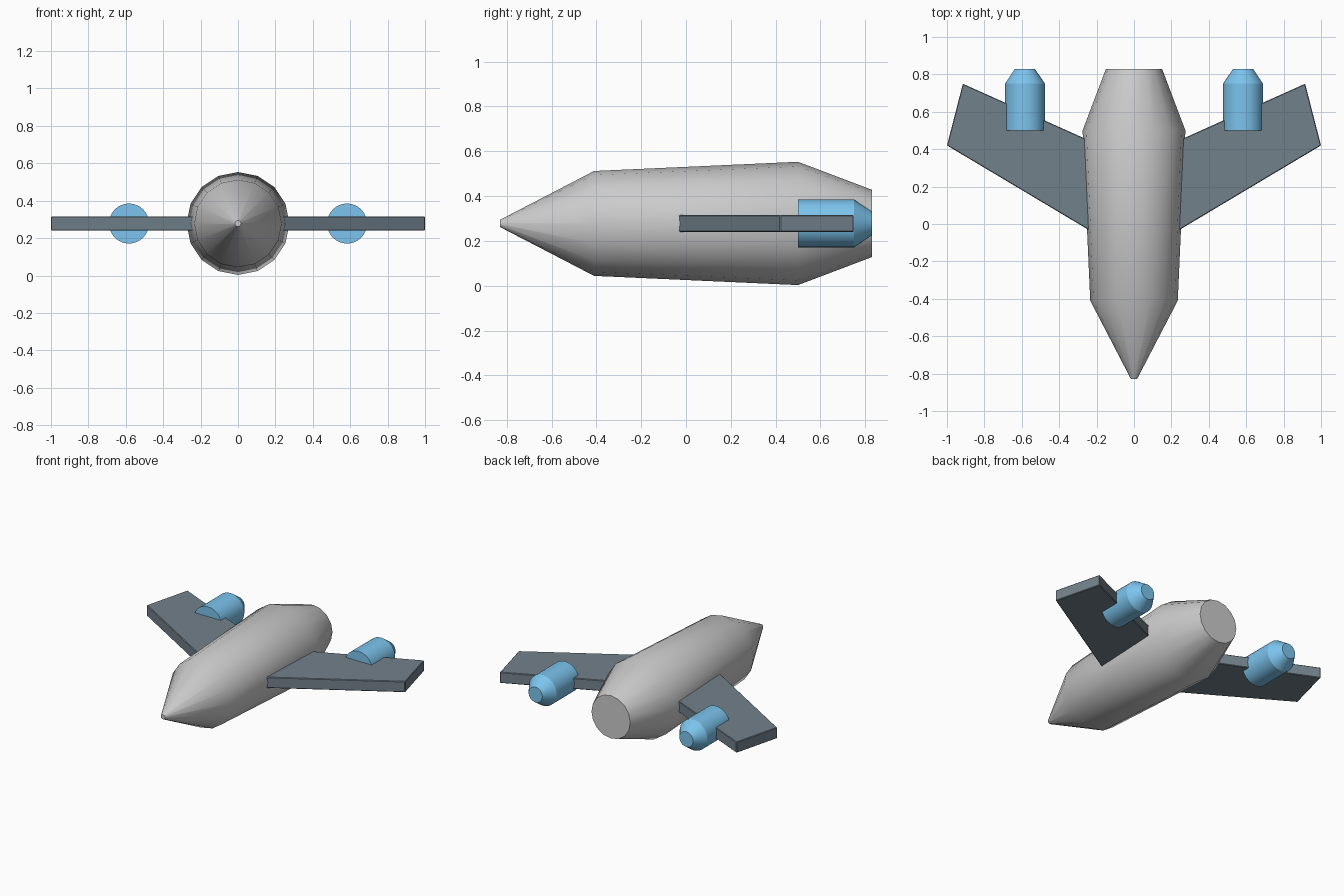
import bpy, bmesh, math

if "Cube" in bpy.data.objects:
    bpy.data.objects.remove(bpy.data.objects["Cube"])

AXIS_Z = 0.278


def material(name, rgb):
    m = bpy.data.materials.new(name)
    m.diffuse_color = (*rgb, 1)
    m.use_nodes = True
    m.node_tree.nodes["Principled BSDF"].inputs["Base Color"].default_value = m.diffuse_color
    return m


def finish(bm, name, mat, angle):
    bmesh.ops.recalc_face_normals(bm, faces=bm.faces)
    me = bpy.data.meshes.new(name)
    bm.to_mesh(me)
    bm.free()
    ob = bpy.data.objects.new(name, me)
    bpy.context.collection.objects.link(ob)
    me.materials.append(mat)
    bpy.ops.object.select_all(action='DESELECT')
    ob.select_set(True)
    bpy.context.view_layer.objects.active = ob
    bpy.ops.object.shade_smooth_by_angle(angle=math.radians(angle))
    return ob


def turned(name, x, profile, sides, mat):
    """Closed solid turned around a y-parallel axis; profile is (y, radius)."""
    bm = bmesh.new()
    rings = []
    for y, r in profile:
        rings.append([bm.verts.new((x + r * math.sin(2 * math.pi * i / sides), y,
                                    AXIS_Z + r * math.cos(2 * math.pi * i / sides)))
                      for i in range(sides)])
    for a, b in zip(rings, rings[1:]):
        for i in range(sides):
            j = (i + 1) % sides
            bm.faces.new((a[i], a[j], b[j], b[i]))
    bm.faces.new(rings[0])
    bm.faces.new(rings[-1])
    return finish(bm, name, mat, 30)


def wing(name, side, outline, mat):
    bm = bmesh.new()
    base = bm.faces.new([bm.verts.new((side * x, y, AXIS_Z - 0.038)) for x, y in outline])
    ext = bmesh.ops.extrude_face_region(bm, geom=[base])
    top = [v for v in ext['geom'] if isinstance(v, bmesh.types.BMVert)]
    bmesh.ops.translate(bm, verts=top, vec=(0, 0, 0.076))
    bmesh.ops.bevel(bm, geom=bm.edges[:], offset=0.004, segments=1, affect='EDGES')
    return finish(bm, name, mat, 20)


hull_mat = material("hull grey", (0.6, 0.63, 0.6))
wing_mat = material("slate", (0.17, 0.22, 0.26))
engine_mat = material("light blue", (0.2, 0.55, 0.85))

# Fuselage with pointed nose and tapered tail
turned("fuselage", 0, [(-0.83, 0.016), (-0.41, 0.234), (0.50, 0.275), (0.83, 0.15)],
       16, hull_mat)

# Swept wings, with an engine on each trailing edge
outline = [(0.20, -0.057), (1.0, 0.42), (0.915, 0.75), (0.20, 0.429)]
for label, s in (("left", -1), ("right", 1)):
    wing(label + "_wing", s, outline, wing_mat)
    turned(label + "_engine", s * 0.583, [(0.50, 0.107), (0.75, 0.107), (0.83, 0.053)],
           32, engine_mat)
